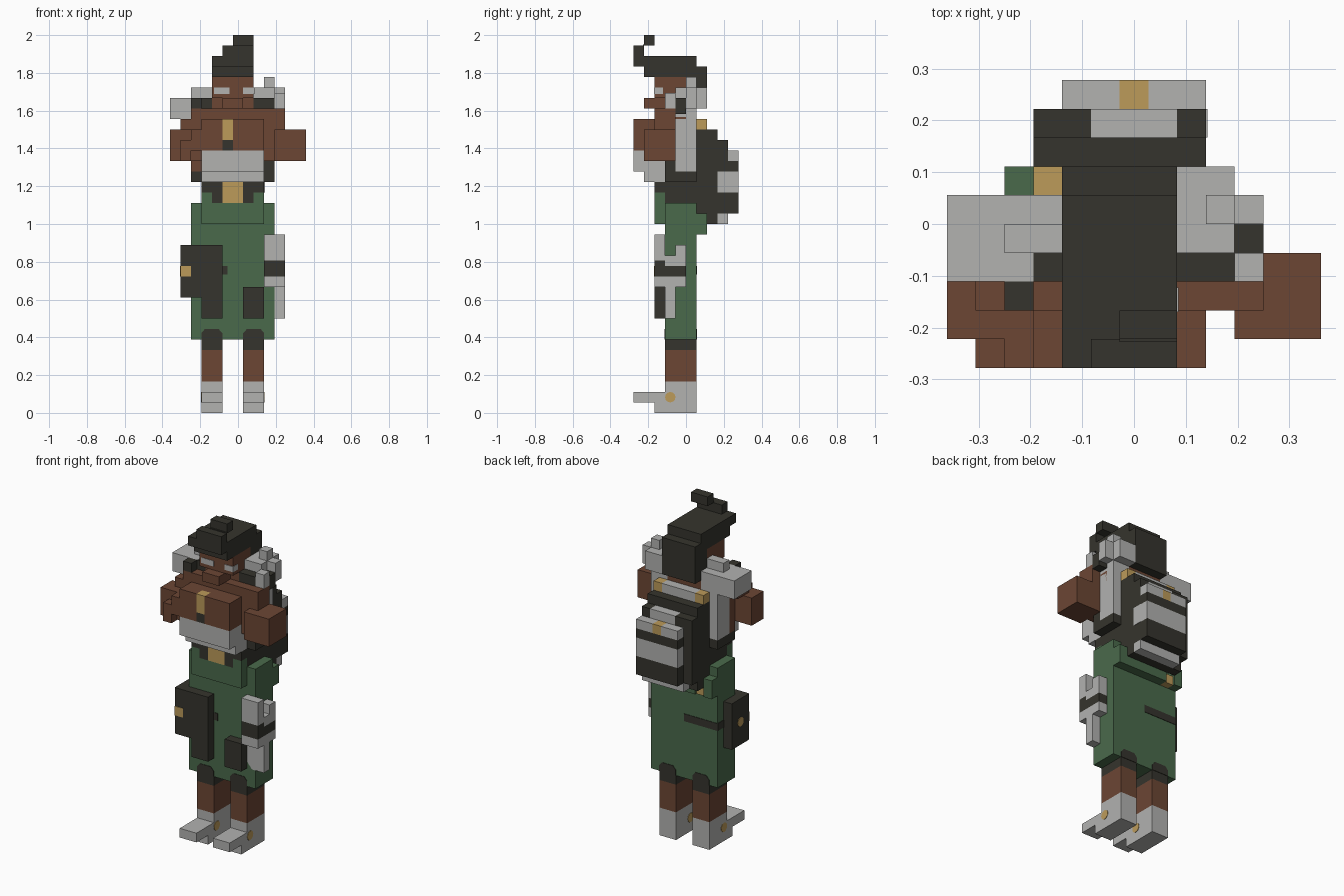
import bpy, bmesh, math
from mathutils import Matrix, Vector

if "Cube" in bpy.data.objects:
    bpy.data.objects.remove(bpy.data.objects["Cube"], do_unlink=True)

U = 2 / 36                      # edge of one block
ORIGIN = Vector((6.5, 5, 0))    # block coordinates of the world origin


def material(name, rgb):
    lin = [((c / 255 + 0.055) / 1.055) ** 2.4 for c in rgb] + [1]
    m = bpy.data.materials.new(name)
    m.use_nodes = True
    m.diffuse_color = lin
    bsdf = m.node_tree.nodes["Principled BSDF"]
    bsdf.inputs["Base Color"].default_value = lin
    bsdf.inputs["Roughness"].default_value = 0.9
    return m


SKIN = material("brown skin", (108, 70, 52))
GREY = material("light grey", (178, 178, 176))
DARK = material("dark charcoal", (53, 52, 45))
GREEN = material("green cloth", (74, 106, 75))
GOLD = material("gold", (188, 155, 90))


def finish(name, mat, bm):
    for v in bm.verts:
        v.co = (v.co - ORIGIN) * U
    bmesh.ops.recalc_face_normals(bm, faces=bm.faces)
    me = bpy.data.meshes.new(name)
    bm.to_mesh(me)
    bm.free()
    me.materials.append(mat)
    ob = bpy.data.objects.new(name, me)
    bpy.context.collection.objects.link(ob)
    return ob


def part(name, mat, *boxes):
    """Boxes given as x0, x1, y0, y1, z0, z1 in blocks."""
    bm = bmesh.new()
    for x0, x1, y0, y1, z0, z1 in boxes:
        mtx = Matrix.Translation(((x0 + x1) / 2, (y0 + y1) / 2, (z0 + z1) / 2))
        mtx = mtx @ Matrix.Diagonal((x1 - x0, y1 - y0, z1 - z0, 1))
        bmesh.ops.create_cube(bm, size=1, matrix=mtx)
    return finish(name, mat, bm)


def stud(name, mat, x0, x1, y, z, r=0.5):
    """Disc along x, poking slightly out of both ends."""
    bm = bmesh.new()
    mtx = Matrix.Translation(((x0 + x1) / 2, y, z)) @ Matrix.Rotation(math.pi / 2, 4, 'Y')
    bmesh.ops.create_cone(bm, cap_ends=True, segments=12, radius1=r, radius2=r,
                          depth=x1 - x0 + 0.08, matrix=mtx)
    return finish(name, mat, bm)


def plate(name, mat, y0, y1, outline):
    """Thin painted plate: x, z outline extruded along y."""
    bm = bmesh.new()
    face = bm.faces.new([bm.verts.new((x, y0, z)) for x, z in outline])
    out = bmesh.ops.extrude_face_region(bm, geom=[face])
    for v in [g for g in out["geom"] if isinstance(g, bmesh.types.BMVert)]:
        v.co.y = y1
    return finish(name, mat, bm)


T = 0.05  # plate thickness in blocks

# Legs, shoes and shorts
for side, x in (("right", 3), ("left", 7)):
    part(side + "_shoe", GREY, (x, x + 2, 3, 6, 0, 3), (x, x + 2, 2, 3, 0, 2),
         (x, x + 2, 0, 2, 1, 2))
    stud(side + "_shoe_stud", GOLD, x, x + 2, 3.5, 1.5)
    part(side + "_leg", SKIN, (x, x + 2, 3, 6, 3, 6))
    part(side + "_shorts", DARK, (x, x + 2, 3, 6, 6, 7))
    arch = [(x, 7), (x + 2, 7), (x + 2, 7.6), (x + 1.65, 8), (x + 0.35, 8), (x, 7.6)]
    plate(side + "_shorts_front", DARK, 3 - T, 3, arch)
    plate(side + "_shorts_back", DARK, 6, 6 + T, arch)

# Skirt, sash and painted strap
part("skirt", GREEN, (2, 10, 3, 6, 7, 17), (3, 9, 3, 6, 17, 20))
part("sash", GREEN, (3, 9, 2, 3, 18, 20), (3, 4, 2, 3, 20, 21), (8, 9, 2, 3, 20, 21),
     (2, 3, 3, 7, 17, 19), (9, 10, 3, 7, 17, 19), (2, 3, 3, 6, 19, 20),
     (9, 10, 3, 6, 19, 20), (4, 9, 6, 7, 17, 18))
part("sash_knot", GOLD, (3, 4, 6, 6.8, 17, 18))
part("strap", DARK, (2, 6, 6, 6 + T, 13.2, 14), (2 - T, 2, 3, 6, 13.2, 14),
     (5, 5.5, 3 - T, 3, 13.2, 14))

# Pouches
part("right_pouch", DARK, (1, 2, 3, 5, 11, 16), (2, 3, 2, 3, 11, 16), (3, 5, 2, 3, 9, 16),
     (1, 2, 2, 3, 11, 16))
part("pouch_clasp", GOLD, (1, 2, 2 - T, 2, 13, 14))
stud("pouch_stud", GOLD, 1, 1.5, 3.5, 13.5)
part("left_pouch", DARK, (7, 9, 2, 3, 9, 12))

# Tool hanging on the left hip
part("tool_body", GREY, (9, 11, 2, 3, 14.5, 17), (10, 11, 3, 4, 14, 15),
     (10, 11, 4, 5, 14, 16), (9, 11, 2, 4, 12, 13), (10, 11, 4, 5, 12, 13),
     (9, 11, 3, 4, 9, 12))
part("tool_band", DARK, (9, 11, 2, 4, 13, 14), (10, 11, 4, 5, 13, 14),
     (9, 11, 2, 3, 14, 14.5))

# Torso, belt and buckle
part("torso", DARK, (3, 9, 3, 6, 20, 28), (3, 4, 2, 3, 21, 22), (8, 9, 2, 3, 21, 22),
     (4, 5, 2, 3, 20, 22), (7, 8, 2, 3, 20, 22), (2, 3, 3, 6, 22, 23),
     (9, 10, 3, 6, 22, 23), (9, 10, 3, 4, 23, 24))
part("buckle", GOLD, (5, 7, 2, 3, 20, 22))
part("side_straps", GREY, (2, 3, 4, 6, 23, 28), (9, 10, 4, 6, 23, 28))

# Folded arms and chest
part("chest", SKIN, (3, 9, 1, 3, 25, 28), (4, 9, 2, 3, 28, 29), (4, 8, 3, 6, 28, 30),
     (3, 5, 0, 1, 25, 28), (6, 9, 0, 1, 25, 28))
part("right_arm", SKIN, (0, 3, 1, 3, 24, 27), (1, 4, 2, 4, 27, 28), (2, 4, 2, 3, 28, 29),
     (1, 2, 0, 1, 24, 26), (2, 3, 0, 1, 25, 27), (2, 3, 3, 4, 23, 27))
part("left_arm", SKIN, (10, 13, 1, 4, 24, 27), (9, 11, 2, 4, 27, 29), (9, 10, 2, 4, 24, 27),
     (9, 10, 4, 5, 26.5, 28.2))
part("collar_clasp", GOLD, (5, 6, 0, 1, 26, 28))
part("collar_gap", DARK, (5, 6, 0, 1, 25, 26))
part("waist_roll", GREY, (3, 9, 0, 3, 23, 25), (3, 9, 1, 3, 22, 23))

# Shoulder pieces
part("right_shoulder", GREY, (0, 3, 3, 6, 28, 30), (3, 4, 4, 6, 28, 30), (2, 4, 4, 5, 30, 31))
part("right_shoulder_lining", DARK, (2, 3, 2, 3, 29, 30), (3, 4, 3, 4, 28, 30))
part("left_shoulder", GREY, (8, 10, 4, 6, 28, 31), (9, 10, 5, 6, 31, 32),
     (8, 10, 6, 7, 29, 31), (10, 11, 5, 6, 29, 31), (10, 11, 3, 4, 29, 30.5))
part("left_shoulder_lining", DARK, (8, 10, 3, 4, 29, 30), (10, 11, 4, 5, 28.5, 30))

# Head with painted eyes
part("head", SKIN, (4, 8, 2, 5, 30, 32), (5, 7, 1, 3, 29, 30))
part("eyes", GREY, (4.2, 5.7, 2 - T, 2, 30.4, 31), (7, 8 + T, 2 - T, 2, 30.4, 31),
     (8, 8 + T, 2, 2.8, 30.4, 31))
part("hair", DARK, (4, 8, 1, 7, 32, 33), (4, 8, 0, 6, 33, 34), (5, 8, 0, 1, 34, 35),
     (6, 8, 1, 2, 35, 36), (6, 8, 0.9, 1, 34.9, 35.1), (4, 8, 5, 7, 29, 32))

# Backpack with bedroll stripes
part("backpack", DARK, (3, 9, 6, 8, 19, 27), (3, 9, 7, 8, 18, 19), (3, 9, 8, 9, 19, 25),
     (3, 5, 8, 9, 25, 26), (8, 9, 8, 9, 25, 26), (4, 9, 9, 10, 19, 21), (4, 9, 9, 10, 23, 24))
part("bedroll", GREY, (4, 9, 9, 10, 21, 23), (4, 6, 9, 10, 24, 25), (7, 9, 9, 10, 24, 25),
     (5, 8, 8, 9, 25, 26), (4, 9, 8, 9, 18, 19), (9, 9 + T, 8, 9, 21, 23))
part("bedroll_clasp", GOLD, (6, 7, 9, 10, 24, 25))
part("pack_yoke", GREY, (4, 8, 6, 7, 27, 28))
part("pack_yoke_clasps", GOLD, (3, 4, 6, 7, 27, 28), (8, 9, 6, 7, 27, 28))
